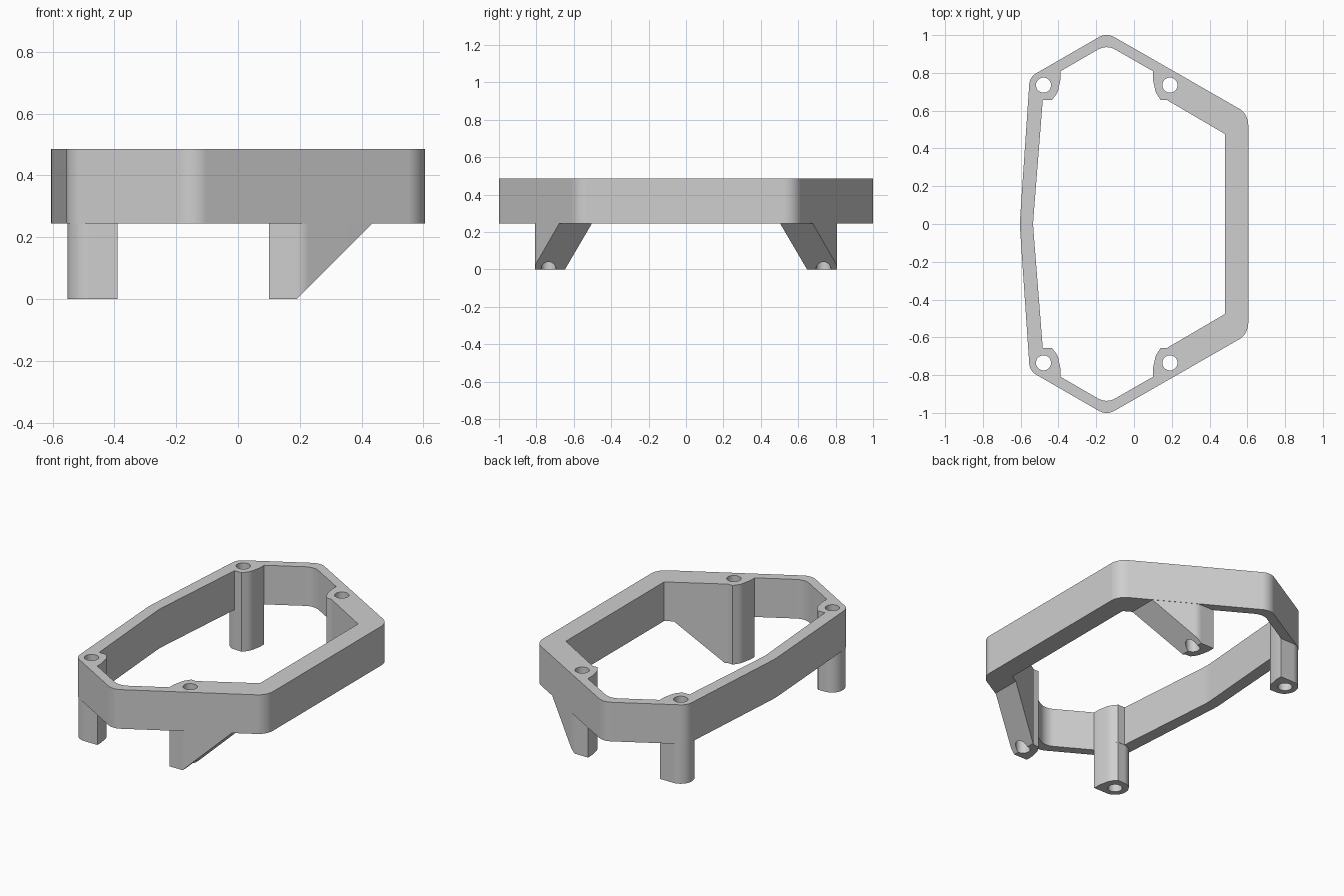
import bpy
import bmesh
from math import radians, tan, cos, sin, tau
from mathutils import Vector

TOP, MID = 0.485, 0.245
HOLE_Y, HOLE_R, POST_R = 0.735, 0.04, 0.073
POST_X, BRACE_X = -0.479, 0.19

if "Cube" in bpy.data.objects:
    bpy.data.objects.remove(bpy.data.objects["Cube"])

grey = bpy.data.materials.new("plain grey")
grey.use_nodes = True
colour = (0.62, 0.62, 0.62, 1)
grey.diffuse_color = colour
grey.node_tree.nodes["Principled BSDF"].inputs["Base Color"].default_value = colour


def fillet(corners, steps=8):
    """Round each (x, y, radius) corner of a closed outline."""
    out = []
    for i, (x, y, r) in enumerate(corners):
        p = Vector((x, y))
        if r == 0:
            out.append(p)
            continue
        a = (Vector(corners[i - 1][:2]) - p).normalized()
        b = (Vector(corners[(i + 1) % len(corners)][:2]) - p).normalized()
        half = a.angle(b) / 2
        centre = p + (a + b).normalized() * r / sin(half)
        start = p + a * r / tan(half) - centre
        end = p + b * r / tan(half) - centre
        for k in range(steps + 1):
            out.append(centre + start.lerp(end, k / steps).normalized() * r)
    return out


def mirrored(half):
    """Close a half outline (y >= 0) with its reflection."""
    back = [(x, -y, r) for x, y, r in reversed(half) if y > 0]
    return half + back


def circle(x, y, r, n=32):
    return [Vector((x + r * cos(tau * k / n), y + r * sin(tau * k / n))) for k in range(n)]


def prism(name, outline, z0, z1):
    bm = bmesh.new()
    face = bm.faces.new([bm.verts.new((p[0], p[1], z0)) for p in outline])
    extruded = bmesh.ops.extrude_face_region(bm, geom=[face], use_keep_orig=True)
    moved = [g for g in extruded["geom"] if isinstance(g, bmesh.types.BMVert)]
    bmesh.ops.translate(bm, verts=moved, vec=(0, 0, z1 - z0))
    bmesh.ops.recalc_face_normals(bm, faces=bm.faces)
    mesh = bpy.data.meshes.new(name)
    bm.to_mesh(mesh)
    bm.free()
    mesh.materials.append(grey)
    obj = bpy.data.objects.new(name, mesh)
    bpy.context.collection.objects.link(obj)
    return obj


def cut(obj, cutter):
    """Subtract the cutter for good and discard it."""
    mod = obj.modifiers.new("cut", "BOOLEAN")
    mod.operation, mod.solver, mod.object = "DIFFERENCE", "EXACT", cutter
    graph = bpy.context.evaluated_depsgraph_get()
    graph.update()
    mesh = bpy.data.meshes.new_from_object(obj.evaluated_get(graph))
    obj.modifiers.clear()
    obj.data = mesh
    bpy.data.objects.remove(cutter)


def drill(obj, x, y):
    cut(obj, prism("drill", circle(x, y, HOLE_R), -0.1, TOP + 0.1))


def finish(obj):
    bpy.ops.object.select_all(action="DESELECT")
    obj.select_set(True)
    bpy.context.view_layer.objects.active = obj
    bpy.ops.object.shade_smooth_by_angle(angle=radians(25))
    mod = obj.modifiers.new("flat sides", "WEIGHTED_NORMAL")
    mod.keep_sharp = True


# Frame: rounded ring whose opening bulges inward at the four screw bosses
outer = mirrored([(0.605, 0.583, 0.1), (-0.145, 1.013, 0.084),
                  (-0.552, 0.778, POST_R), (-0.605, 0, 0.4)])
opening = mirrored([(0.482, 0.476, 0), (0.175, 0.656, 0), (0.142, 0.656, 0),
                    (0.115, 0.695, 0.08), (0.1, 0.767, 0), (0.1, 0.809, 0),
                    (-0.145, 0.95, 0.09), (-0.389, 0.809, 0), (-0.389, 0.767, 0),
                    (-0.404, 0.695, 0.08), (-0.435, 0.656, 0), (-0.483, 0.656, 0),
                    (-0.535, 0, 0.4)])
frame = prism("frame", fillet(outer), MID, TOP)
cut(frame, prism("opening", fillet(opening), MID - 0.1, TOP + 0.1))
for x in (POST_X, BRACE_X):
    for side in (-1, 1):
        drill(frame, x, side * HOLE_Y)
finish(frame)

# Legs: round-backed posts on the right, braces with a sloped underside on the left
post = [(-0.389, 0.808, 0), (-0.552, 0.808, 0.073), (-0.552, 0.66, 0.07),
        (-0.435, 0.657, 0), (-0.404, 0.695, 0.08), (-0.389, 0.767, 0)]
brace = [(0.1, 0.808, 0), (0.21, 0.808, POST_R), (0.47, 0.658, 0), (0.47, 0.483, 0),
         (0.175, 0.656, 0), (0.142, 0.656, 0), (0.115, 0.695, 0.08), (0.1, 0.767, 0)]
for side, end in ((-1, "front"), (1, "back")):
    for name, shape, x in (("right_post_leg", post, POST_X), ("left_braced_leg", brace, BRACE_X)):
        leg = prism(f"{end}_{name}", [(p.x, side * p.y) for p in fillet(shape)], 0, MID)
        if shape is brace:
            # Wedge that slopes the underside at 45 degrees
            wedge = prism("wedge", [(BRACE_X - 0.1, -0.1), (0.8, -0.1), (0.8, 0.61)], -1, 1)
            wedge.rotation_euler.x = radians(90)
            cut(leg, wedge)
        drill(leg, x, side * HOLE_Y)
        finish(leg)
